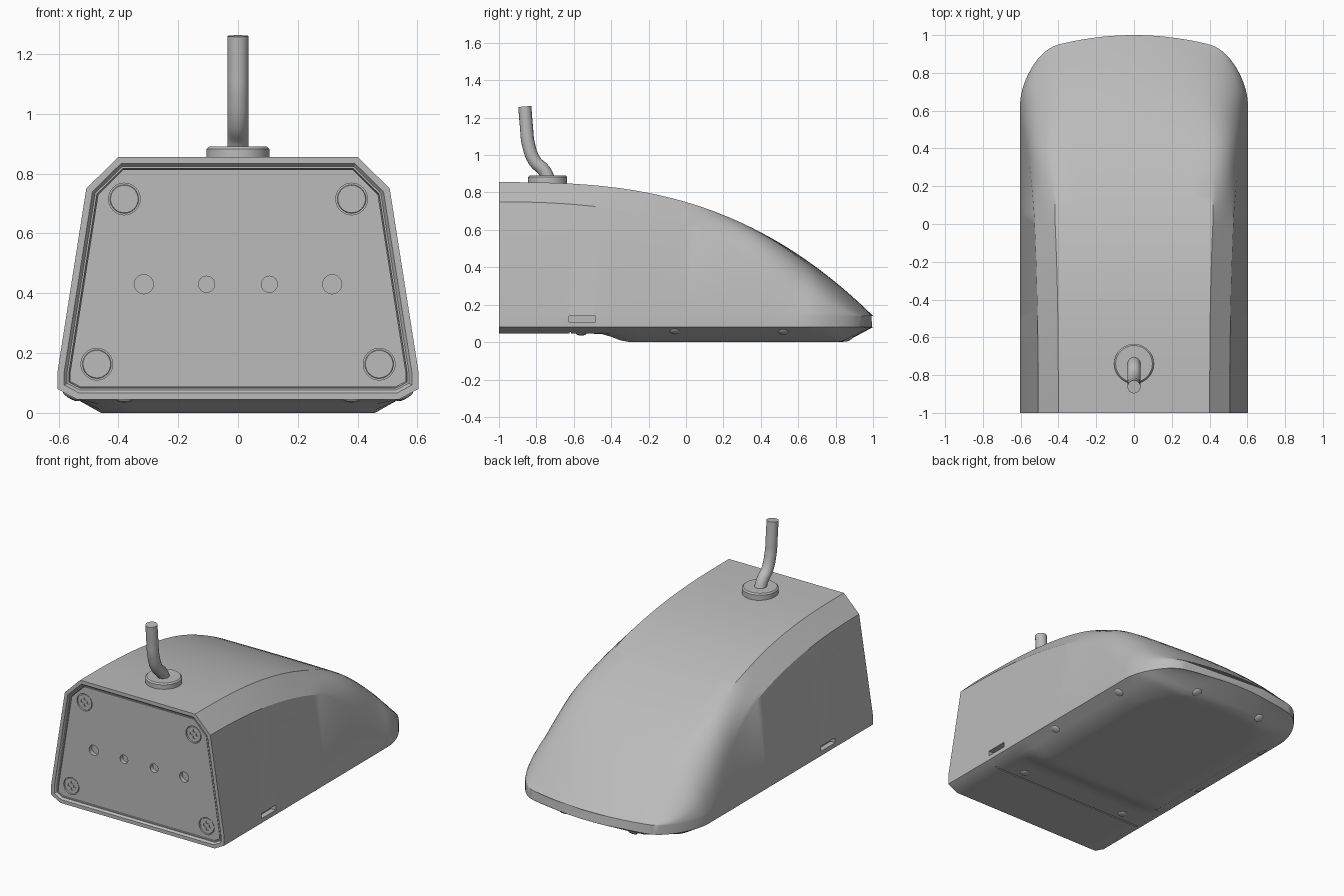
import bpy, bmesh, math
from mathutils import Matrix, Vector

old = bpy.data.objects.get("Cube")
if old:
    bpy.data.objects.remove(old)

grey = bpy.data.materials.new("mid_grey")
grey.use_nodes = True
grey.diffuse_color = (0.5, 0.5, 0.5, 1)
grey.node_tree.nodes["Principled BSDF"].inputs["Base Color"].default_value = (0.5, 0.5, 0.5, 1)


def make(name, bm, angle=30):
    bmesh.ops.recalc_face_normals(bm, faces=bm.faces)
    mesh = bpy.data.meshes.new(name)
    bm.to_mesh(mesh)
    bm.free()
    mesh.materials.append(grey)
    ob = bpy.data.objects.new(name, mesh)
    bpy.context.collection.objects.link(ob)
    smooth(ob, angle)
    return ob


def smooth(ob, angle=30):
    bpy.ops.object.select_all(action='DESELECT')
    ob.select_set(True)
    bpy.context.view_layer.objects.active = ob
    bpy.ops.object.shade_smooth_by_angle(angle=math.radians(angle))


def box(bm, centre, size):
    bmesh.ops.create_cube(bm, size=1, matrix=Matrix.Translation(centre) @ Matrix.Diagonal((*size, 1)))


def rod(bm, centre, r1, depth, r2=None, axis='Y', segments=32):
    turn = Matrix.Rotation(math.pi / 2, 4, 'X') if axis == 'Y' else Matrix()
    bmesh.ops.create_cone(bm, cap_ends=True, segments=segments, radius1=r1, radius2=r2 or r1,
                          depth=depth, matrix=Matrix.Translation(centre) @ turn)


def cut(ob, bm):
    cutter = make("cutter", bm)
    cutter.hide_render = True
    mod = ob.modifiers.new("cut", 'BOOLEAN')
    mod.operation, mod.solver, mod.object = 'DIFFERENCE', 'EXACT', cutter
    bpy.context.view_layer.objects.active = ob
    bpy.ops.object.modifier_apply(modifier=mod.name)
    bpy.data.objects.remove(cutter)
    smooth(ob)


def step(a, b, v):
    t = min(max((v - a) / (b - a), 0), 1)
    return t * t * (3 - 2 * t)


# Cross-section of the housing at station y, from bottom centre to top centre
def half_section(y):
    u = max((y - 0.7) / 0.3, 0)
    width = 0.4 + 0.203 * math.sqrt(max(1 - u * u, 0))
    top = 0.855 - 0.715 * ((y + 1) / 2) ** 2.75
    nose = max((y - 0.85) / 0.15, 0)
    floor = 0.045 * (1 - step(-0.47, -0.3, y)) + 0.08 * nose
    inset = 0.145 + 0.13 * step(0.6, 0.87, y)
    pad = width - inset
    pts = [(pad * k / 4, floor) for k in range(5)]
    pts += [(width - 0.065, 0.045 + 0.035 * nose), (width, 0.08), (width, 0.14)]
    # shoulder: flat chamfer in front that melts into a round towards the nose
    soft = step(-0.05, 0.45, y)
    drop = min(0.105 + 0.015 * step(-1, 0, y) + 0.14 * step(0, 0.7, y), 0.95 * (top - 0.14))
    run = 0.09 + 0.14 * step(0.0, 0.9, y)
    lean = 0.157
    cx = width - lean * (top - 0.14)
    a, c, b = Vector((cx + lean * drop, top - drop)), Vector((cx, top)), Vector((cx - run, top))
    for k in range(9):
        t = k / 8
        flat = a.lerp(b, t)
        curve = a.lerp(c, t).lerp(c.lerp(b, t), t)
        pts.append(tuple(flat.lerp(curve, soft)))
    pts += [(b.x * k / 4, top) for k in (3, 2, 1, 0)]
    return pts


def ring(y):
    half = half_section(y)
    pts = half + [(-x, z) for x, z in reversed(half[1:-1])]
    bow = 0.05 * step(0.3, 1, y)
    return [(x, y - bow * (x / 0.4) ** 2, z) for x, z in pts]


# Housing: loft of the sections, with a stepped recess in the flat front
stations = [-1 + 0.05 * i for i in range(35)]
stations += [0.7 + 0.3 * math.sin(math.pi / 2 * i / 14) for i in range(1, 15)]
bm = bmesh.new()
rings = [[bm.verts.new(p) for p in ring(y)] for y in stations]
n = len(rings[0])
for r, s in zip(rings, rings[1:]):
    for i in range(n):
        bm.faces.new((r[i], r[(i + 1) % n], s[(i + 1) % n], s[i]))
tail = rings[-1]
half = len(half_section(0))
bm.faces.new(tail)
front = bm.faces.new(rings[0])
bmesh.ops.recalc_face_normals(bm, faces=bm.faces)
for inset, depth in ((0.022, 0), (0.01, 0.012), (0.006, 0), (0.004, 0.03)):
    bmesh.ops.inset_region(bm, faces=[front], thickness=inset, use_even_offset=True)
    for v in front.verts:
        v.co.y += depth
outline = [v.co.copy() for v in front.verts]
bmesh.ops.remove_doubles(bm, verts=bm.verts, dist=0.0004)
housing = make("housing", bm)

# Underside seam and side latch slots
bm = bmesh.new()
box(bm, (0, -0.62, 0.03), (1.4, 0.008, 0.05))
cut(housing, bm)
bm = bmesh.new()
for side in (-1, 1):
    box(bm, (side * 0.6, -0.555, 0.124), (0.06, 0.14, 0.032))
cut(housing, bm)

# Front panel, seated in the recess
bm = bmesh.new()
face = bm.faces.new([bm.verts.new((p.x, -0.982, p.z)) for p in outline])
bmesh.ops.recalc_face_normals(bm, faces=bm.faces)
bmesh.ops.inset_region(bm, faces=[face], thickness=0.004, use_even_offset=True)
rim = [e for e in bm.edges if e.is_boundary]
for v in face.verts:
    v.co.y = -0.986
back = bmesh.ops.extrude_edge_only(bm, edges=rim)["geom"]
for v in back:
    if isinstance(v, bmesh.types.BMVert):
        v.co.y = -0.955
bmesh.ops.holes_fill(bm, edges=[e for e in bm.edges if e.is_boundary], sides=0)
panel = make("front_panel", bm)

# Panel sockets and screw wells
corners = [(s * x, z) for s in (-1, 1) for x, z in ((0.38, 0.715), (0.472, 0.163))]
bm = bmesh.new()
for s in (-1, 1):
    rod(bm, (s * 0.315, -0.98, 0.43), 0.032, 0.042)
    rod(bm, (s * 0.105, -0.98, 0.43), 0.027, 0.042)
for x, z in corners:
    rod(bm, (x, -0.99, z), 0.053, 0.03)
cut(panel, bm)

# Panel screws with a four-point drive
for i, (x, z) in enumerate(corners):
    bm = bmesh.new()
    rod(bm, (x, -0.972, z), 0.052, 0.016, 0.046)
    screw = make(f"panel_screw_{i + 1}", bm)
    bm = bmesh.new()
    for dx, dz in ((1, 0), (-1, 0), (0, 1), (0, -1)):
        box(bm, (x + dx * 0.02, -0.98, z + dz * 0.02), (0.016, 0.016, 0.016))
    cut(screw, bm)

# Underside screws
tilt = math.radians(29)
for s in (-1, 1):
    for i, (x, y, z, rx, ry) in enumerate((
            (0.555, 0.52, 0.055, 0, -tilt), (0.56, -0.06, 0.058, 0, -tilt),
            (0.24, 0.87, 0.018, tilt, 0), (0.38, -0.56, 0.045, 0, 0))):
        bm = bmesh.new()
        place = (Matrix.Translation((s * x, y, z)) @ Matrix.Rotation(rx, 4, 'X')
                 @ Matrix.Rotation(s * ry, 4, 'Y') @ Matrix.Diagonal((1, 1, 0.35, 1)))
        bmesh.ops.create_uvsphere(bm, u_segments=20, v_segments=10, radius=0.028, matrix=place)
        make(f"base_screw_{'left' if s > 0 else 'right'}_{i + 1}", bm)

# Cable grommet
bm = bmesh.new()
rod(bm, (0, -0.74, 0.862), 0.105, 0.04, axis='Z', segments=48)
rod(bm, (0, -0.74, 0.886), 0.105, 0.008, 0.097, axis='Z', segments=48)
make("cable_grommet", bm)

# Cable
curve = bpy.data.curves.new("cable", 'CURVE')
curve.dimensions = '3D'
curve.bevel_depth, curve.bevel_resolution, curve.use_fill_caps = 0.035, 6, True
path = [(-0.73, 0.86), (-0.757, 0.915), (-0.81, 0.97), (-0.843, 1.06), (-0.853, 1.15), (-0.862, 1.26)]
spline = curve.splines.new('BEZIER')
spline.bezier_points.add(len(path) - 1)
for p, (y, z) in zip(spline.bezier_points, path):
    p.co = (0, y, z)
    p.handle_left_type = p.handle_right_type = 'AUTO'
curve.materials.append(grey)
cable = bpy.data.objects.new("cable", curve)
bpy.context.collection.objects.link(cable)
bpy.ops.object.select_all(action='DESELECT')
cable.select_set(True)
bpy.context.view_layer.objects.active = cable
bpy.ops.object.convert(target='MESH')
smooth(bpy.context.view_layer.objects.active, 40)
